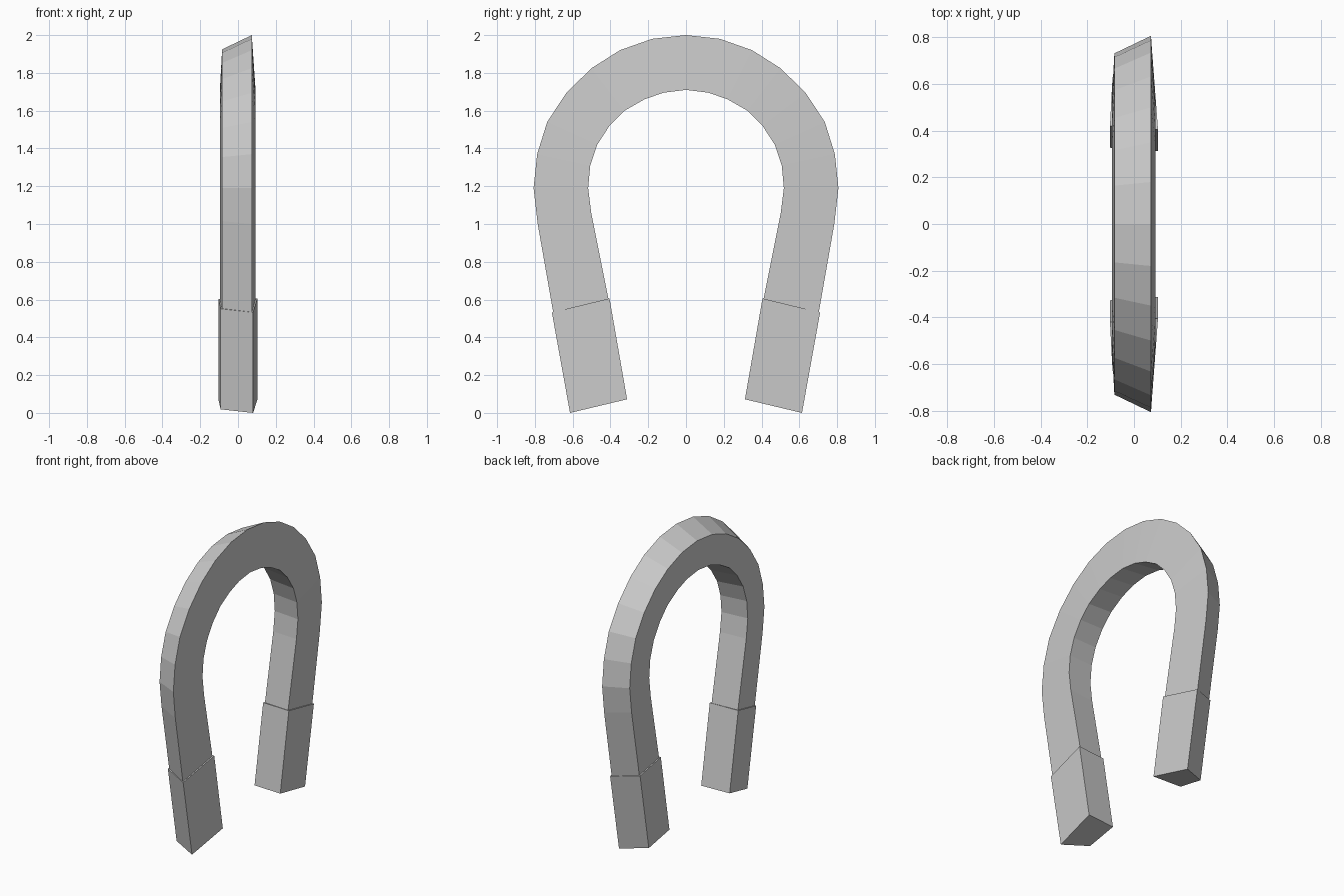
import bpy
import bmesh

cube = bpy.data.objects.get("Cube")
if cube:
    bpy.data.objects.remove(cube, do_unlink=True)

# One plain grey for the whole magnet
grey = bpy.data.materials.new("light_grey")
grey.use_nodes = True
colour = (0.6, 0.6, 0.6, 1)
grey.diffuse_color = colour
grey.node_tree.nodes["Principled BSDF"].inputs["Base Color"].default_value = colour


def sweep(name, stations, section):
    """Loft a four-sided section through (inner, outer) pairs of (y, z) points.
    Each section corner is (x, fraction of the way from inner to outer)."""
    bm = bmesh.new()
    rings = []
    for inner, outer in stations:
        rings.append([bm.verts.new((x,
                                    inner[0] + (outer[0] - inner[0]) * t,
                                    inner[1] + (outer[1] - inner[1]) * t))
                      for x, t in section])
    n = len(section)
    for a, b in zip(rings, rings[1:]):
        for i in range(n):
            j = (i + 1) % n
            bm.faces.new((a[i], a[j], b[j], b[i]))
    bm.faces.new(rings[0])
    bm.faces.new(rings[-1])
    bmesh.ops.recalc_face_normals(bm, faces=bm.faces)
    mesh = bpy.data.meshes.new(name)
    bm.to_mesh(mesh)
    bm.free()
    mesh.materials.append(grey)
    obj = bpy.data.objects.new(name, mesh)
    bpy.context.collection.objects.link(obj)
    return obj


def mirrored(stations):
    return [((-a[0], a[1]), (-b[0], b[1])) for a, b in stations]


# Half of the arch, from the crown down into the pole tip
half = [
    ((0, 1.71), (0, 2.0)),
    ((0.12, 1.695), (0.18, 1.98)),
    ((0.22, 1.66), (0.35, 1.92)),
    ((0.325, 1.60), (0.50, 1.825)),
    ((0.405, 1.52), (0.633, 1.695)),
    ((0.47, 1.42), (0.735, 1.54)),
    ((0.507, 1.31), (0.788, 1.37)),
    ((0.518, 1.19), (0.807, 1.19)),
    ((0.502, 1.06), (0.785, 1.0)),
    ((0.407, 0.585), (0.70, 0.515)),
]
body_section = [(0.093, 0), (0.073, 1), (-0.084, 0.74), (-0.095, 0.06)]
sweep("magnet_arch", mirrored(half[:0:-1]) + half, body_section)

# Slightly thicker tips at both ends
tip = [((0.405, 0.606), (0.71, 0.532)), ((0.312, 0.072), (0.614, 0))]
tip_section = [(0.103, 0), (0.08, 1), (-0.092, 0.74), (-0.103, 0.05)]
sweep("back_pole_tip", tip, tip_section)
sweep("front_pole_tip", mirrored(tip), tip_section)
